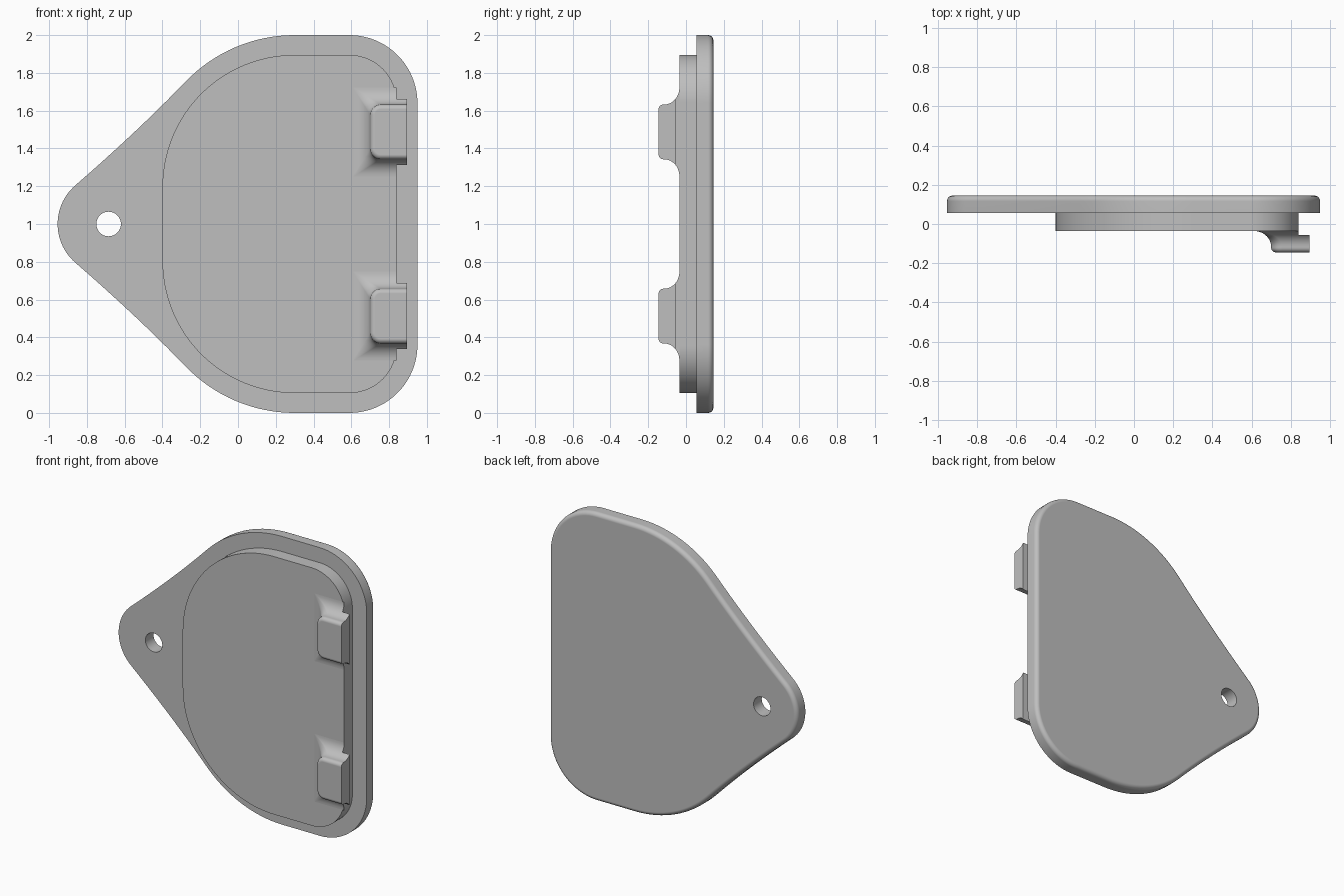
import bpy, bmesh
from math import sin, cos, acos, radians, pi

cube = bpy.data.objects.get("Cube")
if cube:
    bpy.data.objects.remove(cube, do_unlink=True)

grey = bpy.data.materials.new("plain grey")
grey.use_nodes = True
grey.diffuse_color = (0.52, 0.52, 0.52, 1)
grey.node_tree.nodes["Principled BSDF"].inputs["Base Color"].default_value = grey.diffuse_color


def arc(cx, cz, r, a0, a1, n):
    """Points on an arc in the XZ plane, angles in degrees."""
    angles = [radians(a0 + (a1 - a0) * i / n) for i in range(n + 1)]
    return [(cx + r * cos(a), cz + r * sin(a)) for a in angles]


def mirrored(half):
    """Close an upper half outline by mirroring it about z = 1."""
    return half + [(x, 2 - z) for x, z in reversed(half)]


def prism(bm, outline, front, back):
    face = bm.faces.new([bm.verts.new((x, front, z)) for x, z in outline])
    ext = bmesh.ops.extrude_face_region(bm, geom=[face])["geom"]
    verts = [g for g in ext if isinstance(g, bmesh.types.BMVert)]
    bmesh.ops.translate(bm, verts=verts, vec=(0, back - front, 0))
    return [g for g in ext if isinstance(g, bmesh.types.BMEdge)]


def make_object(name, bm):
    bmesh.ops.recalc_face_normals(bm, faces=bm.faces)
    mesh = bpy.data.meshes.new(name)
    bm.to_mesh(mesh)
    bm.free()
    mesh.materials.append(grey)
    ob = bpy.data.objects.new(name, mesh)
    bpy.context.collection.objects.link(ob)
    return ob


def finish(ob):
    bpy.ops.object.select_all(action="DESELECT")
    ob.select_set(True)
    bpy.context.view_layer.objects.active = ob
    bpy.ops.object.shade_smooth_by_angle(angle=radians(35))
    ob.modifiers.new("flat face normals", "WEIGHTED_NORMAL").keep_sharp = True


# Cover plate: teardrop outline with slightly hollow flanks and a rounded back rim
shoulder = arc(0.3, 1.2, 0.8, 90, 136, 16)
tip = arc(-0.685, 1, 0.27, 131, 178, 14)
(ax, az), (bx, bz), (cx, cz) = shoulder[-1], (-0.527, 1.495), tip[0]
flank = []
for i in range(1, 10):
    t = i / 10
    u = 1 - t
    flank.append((u * u * ax + 2 * u * t * bx + t * t * cx,
                  u * u * az + 2 * u * t * bz + t * t * cz))
bm = bmesh.new()
rim = prism(bm, mirrored(arc(0.59, 1.64, 0.36, 0, 90, 20) + shoulder + flank + tip), 0.055, 0.145)
bmesh.ops.recalc_face_normals(bm, faces=bm.faces)
bmesh.ops.bevel(bm, geom=rim, offset=0.028, offset_type="OFFSET", segments=5,
                profile=0.5, affect="EDGES")
plate = make_object("cover_plate", bm)

# Pivot hole through the tip
bm = bmesh.new()
prism(bm, arc(-0.685, 1, 0.065, 0, 352.5, 47), -0.1, 0.3)
cutter = make_object("hole_cutter", bm)
cutter.hide_render = True
cut = plate.modifiers.new("pivot hole", "BOOLEAN")
cut.operation = "DIFFERENCE"
cut.solver = "EXACT"
cut.object = cutter
bpy.context.view_layer.objects.active = plate
bpy.ops.object.modifier_apply(modifier=cut.name)
bpy.data.objects.remove(cutter, do_unlink=True)
finish(plate)

# Raised plug on the front of the plate
bm = bmesh.new()
prism(bm, mirrored(arc(0.59, 1.645, 0.25, 0, 90, 20) + arc(0.3, 1.195, 0.7, 90, 180, 36)), -0.035, 0.06)
finish(make_object("raised_plug", bm))


# Hook tabs: flared foot, rounded body, overhanging lip on the right edge
def tab_ring(bm, offset, y, r, zc):
    side, half, n = 0.70 - offset + r, 0.145 + offset - r, 8
    pts = [(0.84, zc - half - r)]
    pts += arc(side, zc - half, r, 270, 180, n) + arc(side, zc + half, r, 180, 90, n)
    pts.append((0.84, zc + half + r))
    return [bm.verts.new((x, y, z)) for x, z in pts]


def hook_tab(name, zc):
    bm = bmesh.new()
    lip_start = acos(0.75)
    sweep = [lip_start * i / 5 for i in range(5)]
    sweep += [lip_start + (pi / 2 - lip_start) * i / 6 for i in range(7)]
    levels = [(0.09 * (1 - sin(t)), -0.115 + 0.08 * cos(t), 0.003 + 0.052 * sin(t)) for t in sweep]
    for i in range(7):
        a = pi / 2 * i / 6
        inset = 0.025 * (1 - cos(a))
        levels.append((-inset, -0.12 - 0.025 * sin(a), 0.055 - inset))
    rings = [tab_ring(bm, *level, zc) for level in levels]
    end_faces = []
    for k, (low, high) in enumerate(zip(rings, rings[1:])):
        for i in range(len(low)):
            f = bm.faces.new((low[i - 1], low[i], high[i], high[i - 1]))
            if i == 0 and k >= 5:
                end_faces.append(f)
    bm.faces.new(rings[-1])
    bmesh.ops.recalc_face_normals(bm, faces=bm.faces)
    ext = bmesh.ops.extrude_face_region(bm, geom=end_faces)["geom"]
    verts = [g for g in ext if isinstance(g, bmesh.types.BMVert)]
    bmesh.ops.translate(bm, verts=verts, vec=(0.055, 0, 0))
    finish(make_object(name, bm))


for name, height in (("upper_hook_tab", 1.4875), ("lower_hook_tab", 0.5125)):
    hook_tab(name, height)
